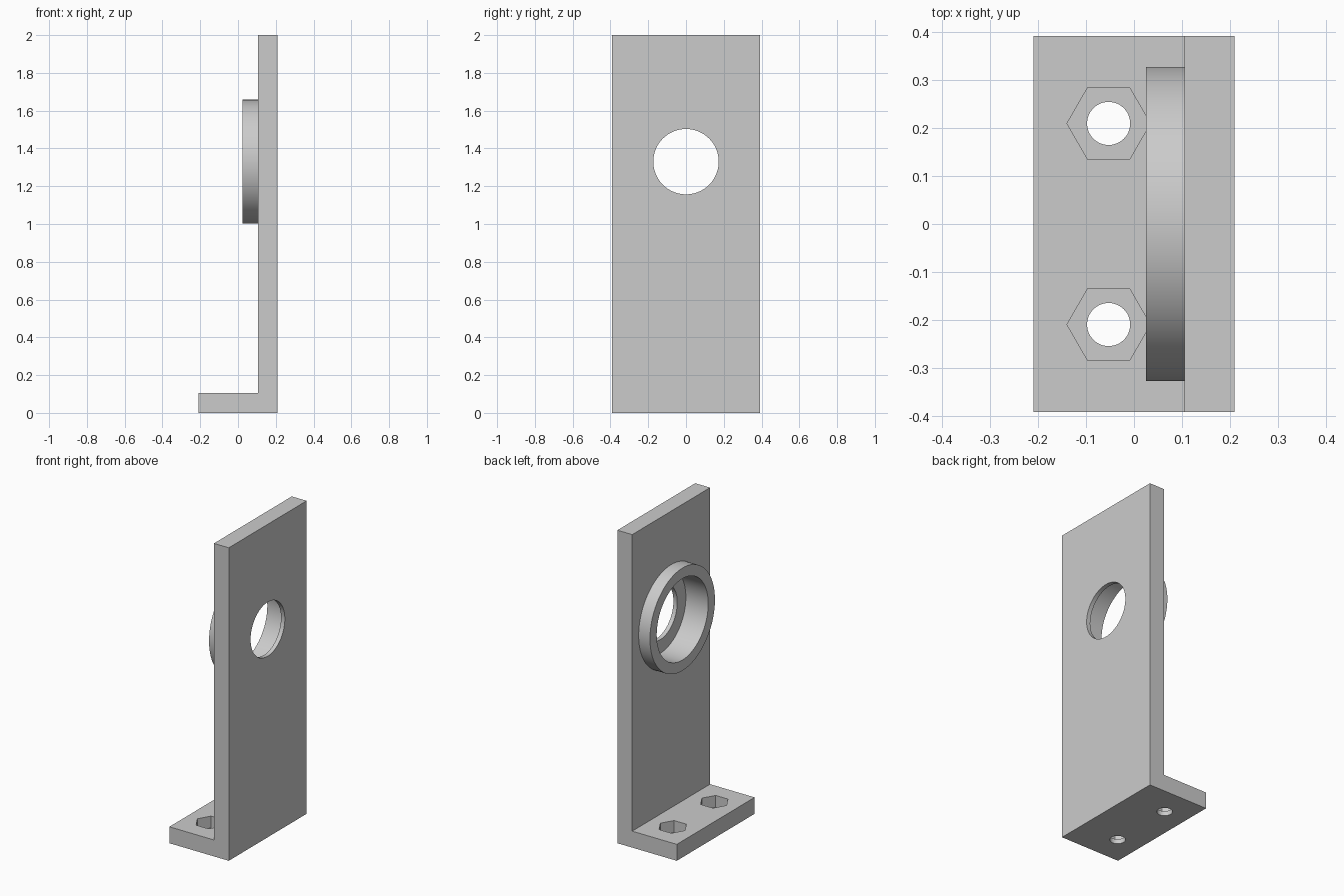
import bpy, bmesh, math
from mathutils import Matrix, Vector

cube = bpy.data.objects.get("Cube")
if cube:
    bpy.data.objects.remove(cube, do_unlink=True)

HALF_X, HALF_Y, HEIGHT, THICK = 0.21, 0.393, 2.0, 0.105
BORE_Z, RING_X = 1.33, 0.025      # bore height, outer face of the collar
POCKET_FLOOR = 0.183              # lip left at the bottom of the bearing seat
NUT_X, NUT_Y, NUT_FLOOR = -0.053, 0.21, 0.03

grey = bpy.data.materials.new("plain grey")
grey.use_nodes = True
colour = (0.6, 0.6, 0.6, 1)
grey.diffuse_color = colour
grey.node_tree.nodes["Principled BSDF"].inputs["Base Color"].default_value = colour


def make_object(name, bm):
    bmesh.ops.recalc_face_normals(bm, faces=bm.faces)
    mesh = bpy.data.meshes.new(name)
    bm.to_mesh(mesh)
    bm.free()
    mesh.materials.append(grey)
    obj = bpy.data.objects.new(name, mesh)
    bpy.context.collection.objects.link(obj)
    return obj


def cylinder(name, radius, start, end, sides):
    """Capped prism running from start to end."""
    start, end = Vector(start), Vector(end)
    axis = end - start
    turn = axis.to_track_quat('Z', 'Y').to_matrix().to_4x4()
    bm = bmesh.new()
    bmesh.ops.create_cone(bm, cap_ends=True, segments=sides, radius1=radius,
                          radius2=radius, depth=axis.length,
                          matrix=Matrix.Translation((start + end) / 2) @ turn)
    return make_object(name, bm)


def combine(target, tool, operation):
    mod = target.modifiers.new(tool.name, 'BOOLEAN')
    mod.object, mod.operation, mod.solver = tool, operation, 'EXACT'
    bpy.context.view_layer.objects.active = target
    bpy.ops.object.modifier_apply(modifier=mod.name)
    bpy.data.objects.remove(tool, do_unlink=True)


# L-shaped plate: side profile extruded across the width
inner = HALF_X - THICK
profile = [(-HALF_X, 0), (HALF_X, 0), (HALF_X, HEIGHT),
           (inner, HEIGHT), (inner, THICK), (-HALF_X, THICK)]
bm = bmesh.new()
face = bm.faces.new([bm.verts.new((x, -HALF_Y, z)) for x, z in profile])
extruded = bmesh.ops.extrude_face_region(bm, geom=[face])["geom"]
bmesh.ops.translate(bm, vec=(0, 2 * HALF_Y, 0),
                    verts=[v for v in extruded if isinstance(v, bmesh.types.BMVert)])
bracket = make_object("angle_bracket", bm)

# Raised bearing collar, its seat, and the through bore
combine(bracket, cylinder("collar", 0.328, (RING_X, 0, BORE_Z),
                          (inner + 0.03, 0, BORE_Z), 96), 'UNION')
combine(bracket, cylinder("bearing_seat", 0.26, (RING_X - 0.1, 0, BORE_Z),
                          (POCKET_FLOOR, 0, BORE_Z), 96), 'DIFFERENCE')
combine(bracket, cylinder("bore", 0.173, (0.1, 0, BORE_Z),
                          (0.4, 0, BORE_Z), 96), 'DIFFERENCE')

# Hexagonal nut pockets with screw holes in the foot
for side in (-1, 1):
    y = side * NUT_Y
    nut = cylinder("nut_pocket", 0.087, (NUT_X, y, NUT_FLOOR), (NUT_X, y, 0.2), 6)
    # Put two corners of the hexagon on the x axis
    corner = nut.data.vertices[0].co - Vector((NUT_X, y, 0))
    angle = math.atan2(corner.y, corner.x)
    centre = Matrix.Translation((NUT_X, y, 0))
    nut.data.transform(centre @ Matrix.Rotation(-angle, 4, 'Z') @ centre.inverted())
    combine(bracket, nut, 'DIFFERENCE')
    combine(bracket, cylinder("screw_hole", 0.045, (NUT_X, y, -0.1),
                              (NUT_X, y, 0.2), 48), 'DIFFERENCE')

# Smooth round walls, crisp edges
bpy.ops.object.select_all(action='DESELECT')
bracket.select_set(True)
bpy.context.view_layer.objects.active = bracket
bpy.ops.object.shade_smooth_by_angle(angle=math.radians(30))
